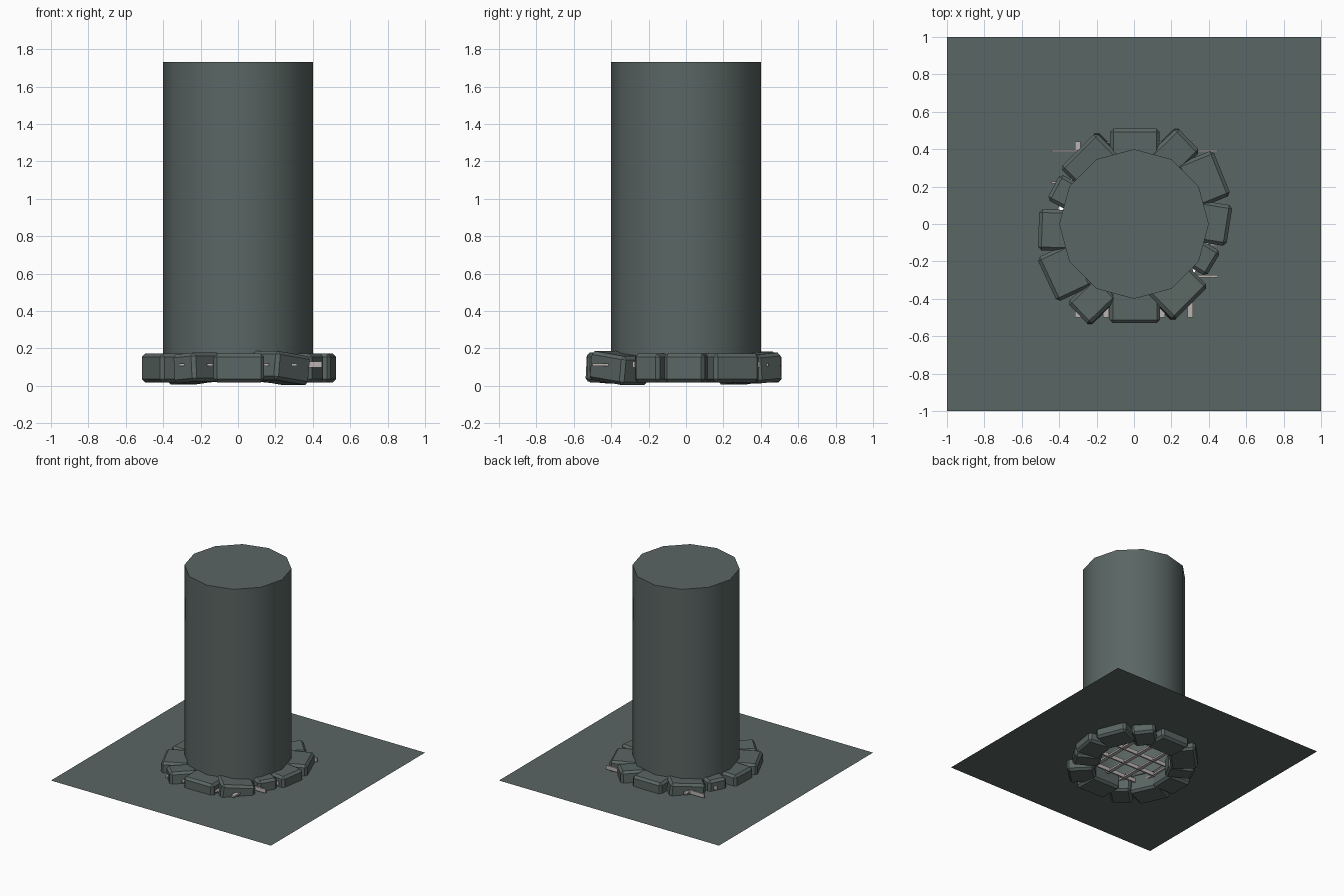
import bpy, bmesh, math
from mathutils import Matrix, Vector

if "Cube" in bpy.data.objects:
    bpy.data.objects.remove(bpy.data.objects["Cube"])


def material(name, rgb):
    m = bpy.data.materials.new(name)
    m.diffuse_color = (*rgb, 1)
    m.use_nodes = True
    m.node_tree.nodes["Principled BSDF"].inputs["Base Color"].default_value = m.diffuse_color
    return m


STONE = material("dark grey green", (0.102, 0.133, 0.126))
METAL = material("light grey", (0.50, 0.46, 0.45))


def finish(bm, name, mat):
    me = bpy.data.meshes.new(name)
    bm.to_mesh(me)
    bm.free()
    me.materials.append(mat)
    ob = bpy.data.objects.new(name, me)
    bpy.context.collection.objects.link(ob)
    return ob


def block(name, mat, size, matrix, bevel=0):
    bm = bmesh.new()
    bmesh.ops.create_cube(bm, size=1, matrix=Matrix.Diagonal((*size, 1)))
    if bevel:
        bmesh.ops.bevel(bm, geom=bm.edges[:], offset=bevel, segments=1,
                        affect='EDGES', profile=0.5)
    bm.transform(matrix)
    return finish(bm, name, mat)


# Ground sheet with a round hole under the stones
bm = bmesh.new()
inner, outer = [], []
for i in range(16):
    a = math.tau * i / 16
    c, s = math.cos(a), math.sin(a)
    k = 1 / max(abs(c), abs(s))
    inner.append(bm.verts.new((0.42 * c, 0.42 * s, 0.088)))
    outer.append(bm.verts.new((k * c, k * s, 0.088)))
for i in range(16):
    j = (i + 1) % 16
    bm.faces.new((inner[i], outer[i], outer[j], inner[j]))
finish(bm, "ground_sheet", STONE)

# Tall twelve-sided column, closed on top and open below
bm = bmesh.new()
bmesh.ops.create_cone(bm, cap_ends=True, segments=12, radius1=0.4, radius2=0.4,
                      depth=1.63, matrix=Matrix.Translation((0, 0, 0.915)))
# keep a vertex on the x axis
v = max(bm.verts, key=lambda p: p.co.x)
bm.transform(Matrix.Rotation(-math.atan2(v.co.y, v.co.x), 4, 'Z'))
bmesh.ops.delete(bm, geom=[f for f in bm.faces if f.normal.z < -0.9],
                 context='FACES_ONLY')
for f in bm.faces:
    f.smooth = abs(f.normal.z) < 0.5
for e in bm.edges:
    e.smooth = not any(abs(f.normal.z) > 0.5 for f in e.link_faces)
finish(bm, "column", STONE)

# Ring of bevelled stones: outer face middle x, y, facing angle, width, tilt
STONES = [
    (0.005, 0.51, 90, 0.265, 0), (0.29, 0.455, 44, 0.18, 4),
    (0.47, 0.275, 22, 0.26, 0), (0.51, -0.01, -9, 0.22, 0),
    (0.425, -0.215, -31, 0.155, 0), (0.30, -0.43, -45, 0.26, -7),
    (0.005, -0.53, -90, 0.27, 0), (-0.295, -0.485, 224, 0.17, 4),
    (-0.465, -0.30, 205, 0.26, 0), (-0.51, -0.03, 178, 0.22, 0),
    (-0.43, 0.20, 152, 0.155, 0), (-0.295, 0.40, 135, 0.27, -6),
]
DEPTH = 0.21
for i, (x, y, ang, width, tilt) in enumerate(STONES):
    a = math.radians(ang)
    centre = Vector((x - DEPTH / 2 * math.cos(a), y - DEPTH / 2 * math.sin(a), 0.095))
    m = (Matrix.Translation(centre) @ Matrix.Rotation(a, 4, 'Z')
         @ Matrix.Rotation(math.radians(tilt), 4, 'X'))
    block(f"rim_stone_{i + 1}", STONE, (DEPTH, width, 0.155), m, 0.018)

# Metal grate: upright bars along x, flat bars along y
for i in range(5):
    y = -0.28 + i * 0.1675
    block(f"grate_bar_x_{i + 1}", METAL, (0.89, 0.012, 0.032),
          Matrix.Translation((0.005, y, 0.114)))
    x = -0.3 + i * 0.15
    block(f"grate_bar_y_{i + 1}", METAL, (0.03, 0.94, 0.014),
          Matrix.Translation((x, -0.03, 0.113)))
